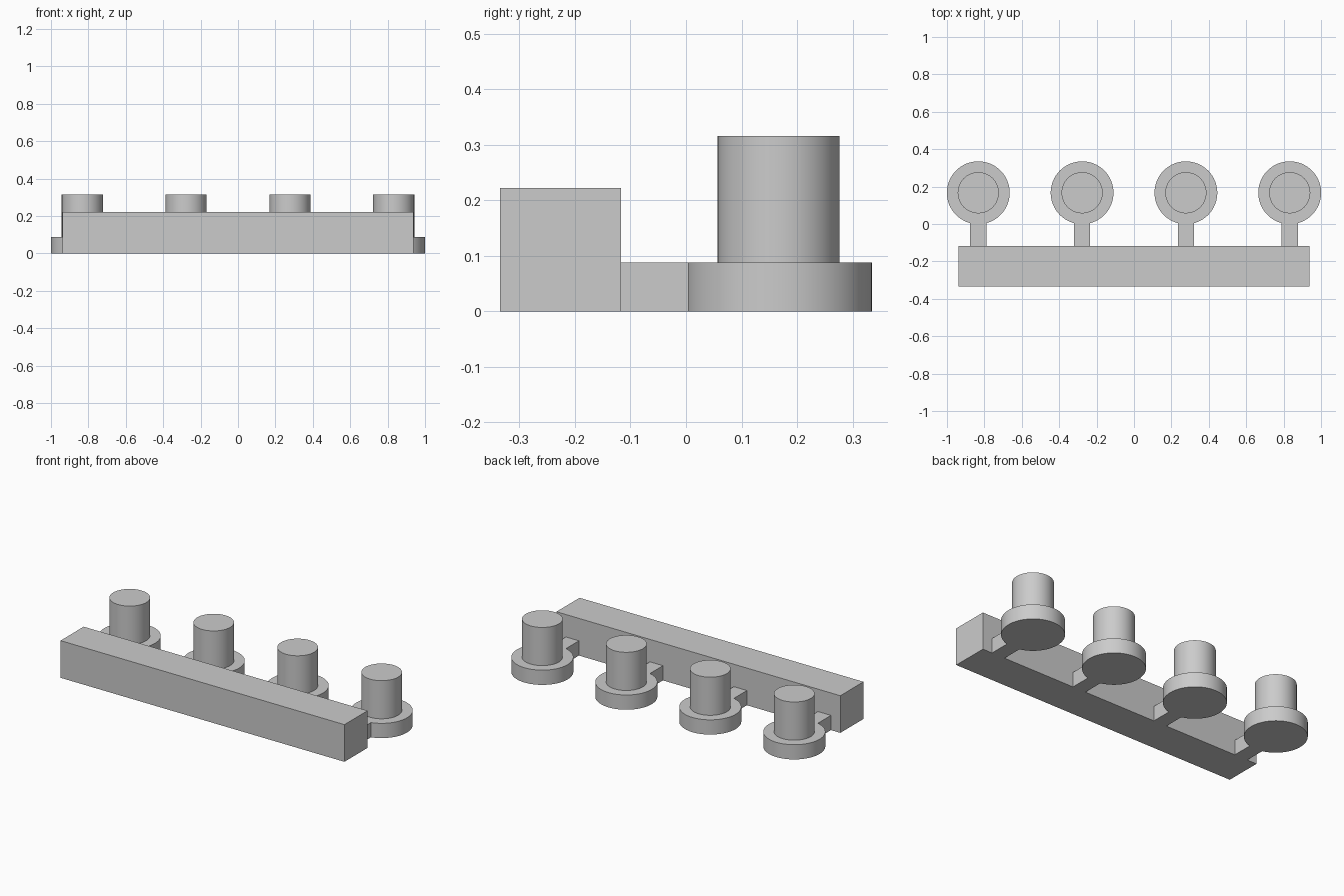
import bpy
import math

cube = bpy.data.objects.get("Cube")
if cube:
    bpy.data.objects.remove(cube, do_unlink=True)

# Single plain grey material
grey = bpy.data.materials.new("plain grey")
grey.use_nodes = True
color = (0.6, 0.6, 0.6, 1)
grey.diffuse_color = color
grey.node_tree.nodes["Principled BSDF"].inputs["Base Color"].default_value = color


def box(name, x0, x1, y0, y1, z0, z1):
    bpy.ops.mesh.primitive_cube_add(
        size=1, location=((x0 + x1) / 2, (y0 + y1) / 2, (z0 + z1) / 2))
    ob = bpy.context.object
    ob.name = name
    ob.scale = (x1 - x0, y1 - y0, z1 - z0)
    bpy.ops.object.transform_apply(location=False, rotation=False, scale=True)
    ob.data.materials.append(grey)


def cylinder(name, x, y, radius, z0, z1):
    bpy.ops.mesh.primitive_cylinder_add(
        vertices=64, radius=radius, depth=z1 - z0, location=(x, y, (z0 + z1) / 2))
    ob = bpy.context.object
    ob.name = name
    ob.data.materials.append(grey)
    bpy.ops.object.shade_smooth_by_angle(angle=math.radians(30))


BAR_BACK = -0.117
BASE_TOP = 0.088
DISC_RADIUS = 0.168
DISC_Y = 0.167
ARM_HALF = 0.043
SPACING = 0.555

# Long front bar
box("long_bar", -0.938, 0.938, -0.335, BAR_BACK, 0, 0.222)

# Four evenly spaced pegs, each on a disc joined to the bar by an arm
for i in range(4):
    x = (i - 1.5) * SPACING
    arm_end = DISC_Y - math.sqrt(DISC_RADIUS ** 2 - ARM_HALF ** 2)
    box(f"arm_{i + 1}", x - ARM_HALF, x + ARM_HALF, BAR_BACK, arm_end, 0, BASE_TOP)
    cylinder(f"disc_{i + 1}", x, DISC_Y, DISC_RADIUS, 0, BASE_TOP)
    cylinder(f"peg_{i + 1}", x, DISC_Y, 0.11, BASE_TOP, 0.316)
